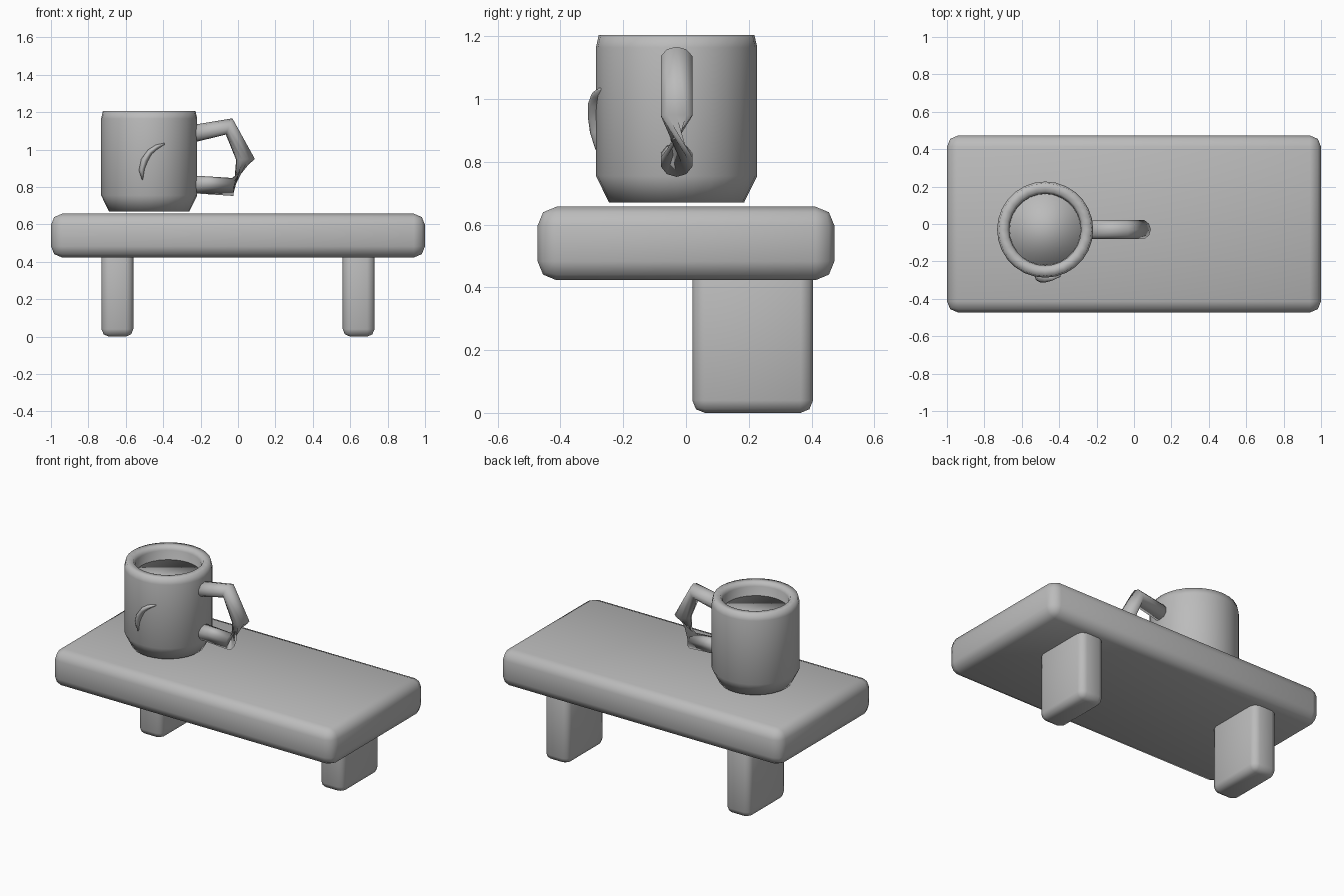
import bpy, bmesh
from math import cos, sin, pi, sqrt
from mathutils import Vector

cube = bpy.data.objects.get("Cube")
if cube:
    bpy.data.objects.remove(cube)

grey = bpy.data.materials.new("plain_grey")
grey.use_nodes = True
GREY = (0.5, 0.5, 0.5, 1)
grey.diffuse_color = GREY
grey.node_tree.nodes["Principled BSDF"].inputs["Base Color"].default_value = GREY

CUP = Vector((-0.475, -0.03, 0))
CUP_R = 0.257


def finish(name, bm):
    """Turn a bmesh into a smooth grey object."""
    bmesh.ops.recalc_face_normals(bm, faces=bm.faces)
    mesh = bpy.data.meshes.new(name)
    bm.to_mesh(mesh)
    bm.free()
    mesh.materials.append(grey)
    mesh.shade_smooth()
    obj = bpy.data.objects.new(name, mesh)
    bpy.context.collection.objects.link(obj)
    return obj


def rounded_box(name, low, high, radius):
    low, high = Vector(low), Vector(high)
    bm = bmesh.new()
    bmesh.ops.create_cube(bm, size=1)
    for v in bm.verts:
        v.co = (low + high) / 2 + v.co * (high - low)
    bmesh.ops.bevel(bm, geom=bm.edges[:], offset=radius, segments=2,
                    profile=0.5, affect='EDGES')
    return finish(name, bm)


def skin(name, rings):
    """Join rings of points into a closed skin with capped ends."""
    bm = bmesh.new()
    loops = [[bm.verts.new(p) for p in ring] for ring in rings]
    n = len(loops[0])
    for a, b in zip(loops, loops[1:]):
        for i in range(n):
            j = (i + 1) % n
            bm.faces.new((a[i], a[j], b[j], b[i]))
    bm.faces.new(loops[0])
    bm.faces.new(loops[-1])
    return finish(name, bm)


def lathe(name, profile, sides=28):
    return skin(name, [[CUP + Vector((r * cos(2 * pi * i / sides),
                                      r * sin(2 * pi * i / sides), z))
                        for i in range(sides)] for r, z in profile])


# Table top and its two legs
rounded_box("table_top", (-1, -0.473, 0.423), (1, 0.473, 0.657), 0.06)
for side, x in (("left", 0.645), ("right", -0.645)):
    rounded_box(side + "_leg", (x - 0.085, 0.02, 0), (x + 0.085, 0.405, 0.5), 0.04)

# Mug with a thick rim, and the drink inside it
lathe("mug_body", [(0.215, 0.67), (CUP_R, 0.755), (CUP_R, 1.165), (0.248, 1.205),
                   (0.205, 1.205), (0.192, 1.18), (0.192, 0.72)])
lathe("drink", [(0.191, 0.9), (0.191, 1.12)])

# Handle: each ring is given by two opposite points (x, z); the third span is twisted
handle = [((-0.25, 1.13), (-0.25, 1.035)),
          ((-0.03, 1.167), (-0.065, 1.08)),
          ((0.09, 0.95), (-0.01, 0.945)),
          ((-0.03, 0.848), (-0.025, 0.752)),
          ((-0.25, 0.862), (-0.25, 0.767))]
SIDES = 10
rings = []
for k, (outer, inner) in enumerate(handle):
    a, b = Vector((outer[0], 0, outer[1])), Vector((inner[0], 0, inner[1]))
    flip = -1 if k > 2 else 1
    rings.append([(a + b) / 2 + (a - b) / 2 * cos(2 * pi * i / SIDES)
                  + Vector((0, CUP.y + flip * 0.053 * sin(2 * pi * i / SIDES), 0))
                  for i in range(SIDES)])
skin("mug_handle", rings)

# Curved leaf on the front of the mug: outer and inner edge points, and its relief
leaf = [((-0.513, 0.838), (-0.508, 0.84), 0.004),
        ((-0.53, 0.89), (-0.5, 0.895), 0.022),
        ((-0.517, 0.95), (-0.484, 0.935), 0.027),
        ((-0.482, 0.998), (-0.462, 0.975), 0.025),
        ((-0.44, 1.025), (-0.43, 1.003), 0.018),
        ((-0.392, 1.036), (-0.392, 1.027), 0.008)]
rings = []
for outer, inner, relief in leaf:
    ring = []
    for i in range(8):
        t, out = (1 + cos(pi * i / 4)) / 2, sin(pi * i / 4)
        x = inner[0] + (outer[0] - inner[0]) * t
        z = inner[1] + (outer[1] - inner[1]) * t
        y = CUP.y - sqrt(CUP_R ** 2 - (x - CUP.x) ** 2) - relief * out
        ring.append(Vector((x, y, z)))
    rings.append(ring)
skin("mug_leaf", rings)
